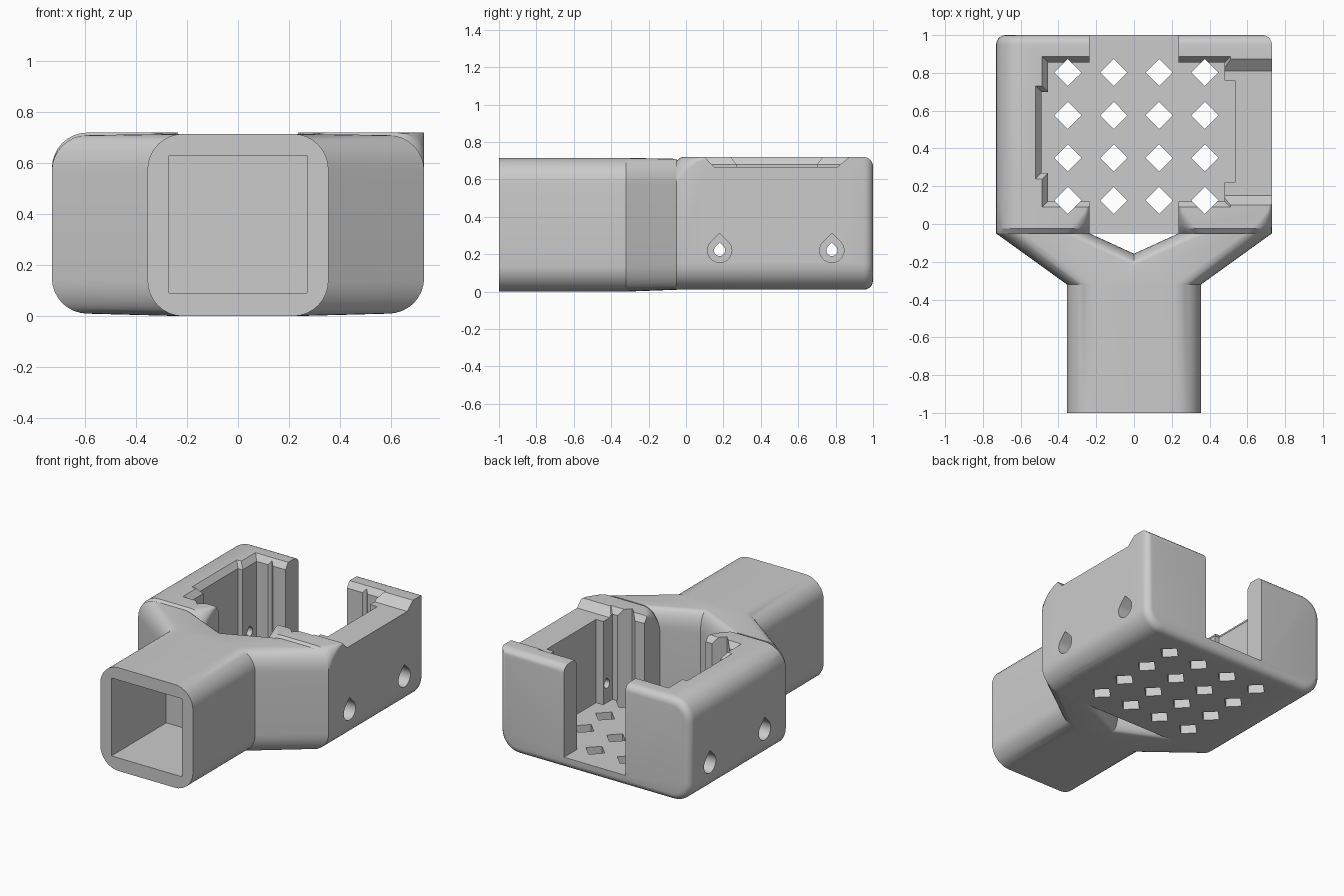
import bpy, bmesh, math

if "Cube" in bpy.data.objects:
    bpy.data.objects.remove(bpy.data.objects["Cube"])

grey = bpy.data.materials.new("plain grey")
grey.use_nodes = True
COLOUR = (0.6, 0.6, 0.6, 1)
grey.diffuse_color = COLOUR
grey.node_tree.nodes["Principled BSDF"].inputs["Base Color"].default_value = COLOUR


def hull(name, points):
    """Convex solid around the points."""
    bm = bmesh.new()
    for p in points:
        bm.verts.new(p)
    bmesh.ops.remove_doubles(bm, verts=bm.verts, dist=0.0005)
    bmesh.ops.convex_hull(bm, input=bm.verts)
    bmesh.ops.delete(bm, geom=[v for v in bm.verts if not v.link_faces], context='VERTS')
    bmesh.ops.dissolve_limit(bm, angle_limit=0.01, verts=bm.verts, edges=bm.edges)
    bmesh.ops.recalc_face_normals(bm, faces=bm.faces)
    mesh = bpy.data.meshes.new(name)
    bm.to_mesh(mesh)
    bm.free()
    mesh.materials.append(grey)
    obj = bpy.data.objects.new(name, mesh)
    bpy.context.collection.objects.link(obj)
    return obj


def section(y, x0, x1, z0, z1, radii):
    """Rounded rectangle across y; radii run low-x bottom, high-x bottom, high-x top, low-x top."""
    corners = ((x0, z0, 1, 1), (x1, z0, -1, 1), (x1, z1, -1, -1), (x0, z1, 1, -1))
    points = []
    for (x, z, sx, sz), r in zip(corners, radii):
        for i in range(9 if r else 1):
            a = i * math.pi / 16
            points.append((x + sx * r * (1 - math.cos(a)), y, z + sz * r * (1 - math.sin(a))))
    return points


def block(name, x0, x1, y0, y1, z0, z1, grow=0):
    """Box whose top can flare outwards."""
    return hull(name, [(x, y, z) for z, g in ((z0, 0), (z1, grow))
                       for x in (x0 - g, x1 + g) for y in (y0 - g, y1 + g)])


def boolean(target, tool, operation):
    mod = target.modifiers.new("boolean", 'BOOLEAN')
    mod.operation, mod.solver, mod.object = operation, 'EXACT', tool
    bpy.context.view_layer.objects.active = target
    bpy.ops.object.modifier_apply(modifier=mod.name)
    bpy.data.objects.remove(tool)


def teardrop(name, x0, x1, y, z, r):
    points = []
    for x in (x0, x1):
        points += [(x, y + r * math.cos(a * math.pi / 12), z + r * math.sin(a * math.pi / 12))
                   for a in range(24)]
        points.append((x, y, z + r * 1.42))
    return hull(name, points)


def finish(obj):
    bpy.ops.object.select_all(action='DESELECT')
    obj.select_set(True)
    bpy.context.view_layer.objects.active = obj
    bpy.ops.object.shade_smooth_by_angle(angle=math.radians(25))


R = 0.14
W, GAP, FRONT, BASE, TOP, FLOOR = 0.73, 0.235, -0.05, 0.01, 0.72, 0.09

# Square socket tube with two arms that fork towards the housing
tube_end = section(-0.32, -0.355, 0.355, 0, 0.715, [R] * 4)
socket = hull("forked_socket", section(-1, -0.355, 0.355, 0, 0.715, [R] * 4) + tube_end)
for s in (-1, 1):
    x0, x1 = sorted((s * GAP, s * W))
    arm = hull("arm", tube_end + section(FRONT, x0, x1, BASE, 0.71, [R] * 4))
    boolean(socket, arm, 'UNION')
boolean(socket, block("socket_cut", -0.27, 0.27, -1.1, -0.4, FLOOR, 0.63), 'DIFFERENCE')
finish(socket)

# Housing body, rounded at the back, with one sharp upper edge
points = section(0.12, -W, W, BASE, TOP, (R, R, 0, R))
for i in range(6):
    a = i * math.pi / 10
    d = 0.05 * (1 - math.cos(a))
    points += section(0.95 + 0.05 * math.sin(a), -W + d, W - d, BASE + d, TOP - d,
                      (R - d, R - d, 0, R - d))
housing = hull("housing", points)

# Front posts, whose upper corners sharpen towards the back
for s in (-1, 1):
    points = []
    for y, r, top in ((FRONT, R, 0.70), (-0.025, 0.11, TOP), (0.0, 0.08, TOP), (0.06, 0.03, TOP), (0.13, 0, TOP)):
        if s > 0:
            points += section(y, GAP, W, BASE, top, (0, R, r, r))
        else:
            points += section(y, -W, -GAP, BASE, top, (R, 0, r, R))
    boolean(housing, hull("post", points), 'UNION')
boolean(housing, block("sill", -0.3, 0.3, FRONT, 0.14, BASE, FLOOR), 'UNION')

# Cavity, side pockets, chamfered rims, rear slot and side notch
cuts = [
    block("cavity_cut", -0.455, 0.48, 0.12, 0.855, FLOOR, 1),
    block("left_pocket_cut", 0.4, 0.535, 0.22, 0.76, FLOOR, 1),
    block("right_pocket_cut", -0.49, 0, 0.27, 0.70, FLOOR, 1),
    block("rim_cut", -0.455, 0.48, 0.12, 0.855, 0.68, 0.725, 0.035),
    block("pocket_rim_cut", -0.49, 0, 0.27, 0.70, 0.68, 0.725, 0.035),
    block("rear_slot_cut", -GAP, GAP, 0.8, 1.1, FLOOR, 1),
    hull("notch_cut", [(x, y, z) for x in (0.4, 0.8) for y, z in
                       ((0.15, 0.667), (0.81, 0.667), (0.885, 0.73), (0.09, 0.73))]),
]

# Diamond vents, cut through the full height
for x in (-0.35, -0.107, 0.133, 0.375):
    for y in (0.125, 0.35, 0.575, 0.802):
        d = 0.072
        cuts.append(hull("vent_cut", [(x + a, y + b, z) for z in (-0.1, 1)
                                      for a, b in ((d, 0), (0, d), (-d, 0), (0, -d))]))

# Teardrop bolt holes with wider outer bores
for s in (-1, 1):
    for y in (0.18, 0.78):
        cuts.append(teardrop("bore_cut", s * 0.6, s * 0.8, y, 0.22, 0.065))
        cuts.append(teardrop("bolt_cut", s * 0.4, s * 0.7, y, 0.22, 0.03))

for cut in cuts:
    boolean(housing, cut, 'DIFFERENCE')
finish(housing)
